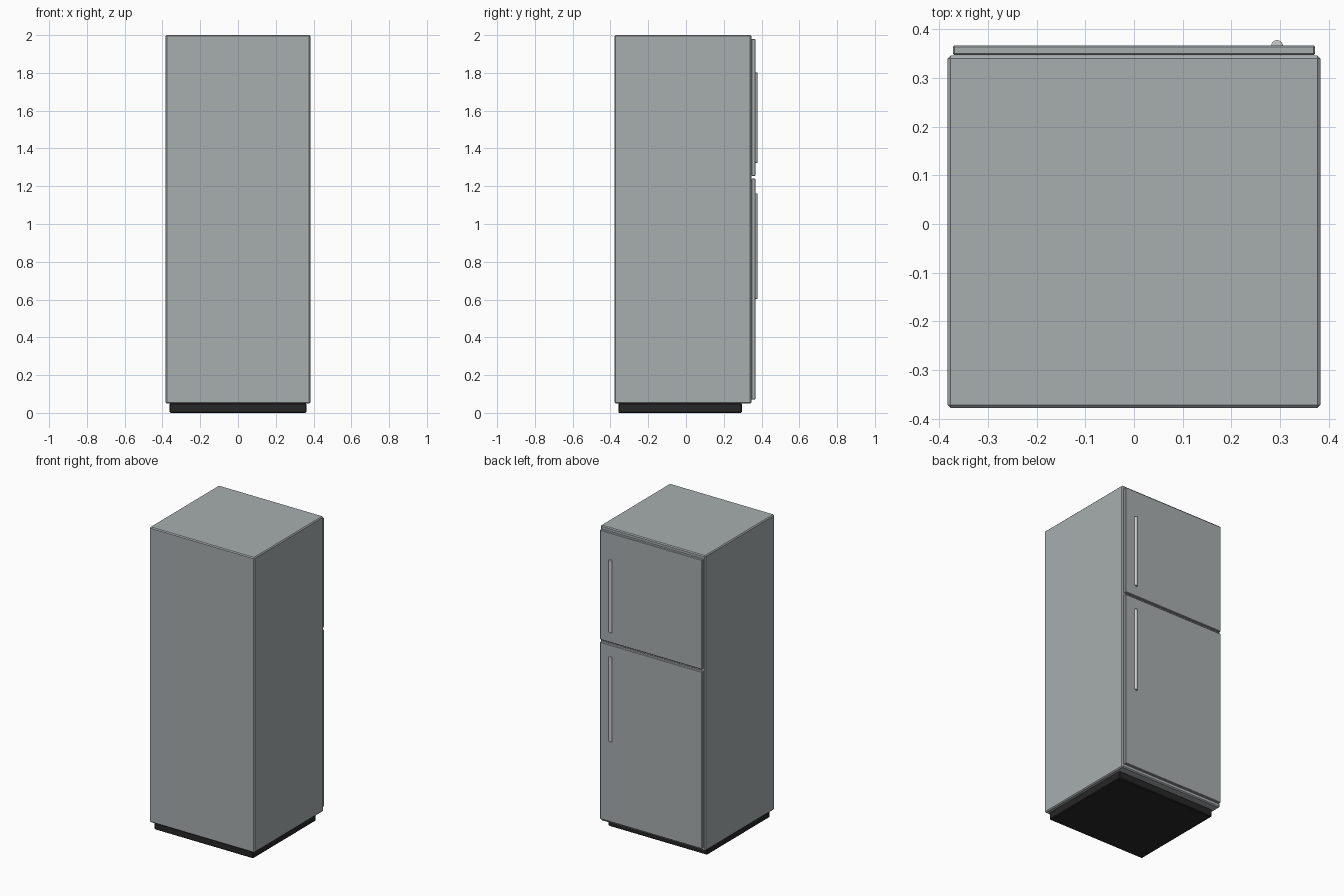
import bpy

if "Cube" in bpy.data.objects:
    bpy.data.objects.remove(bpy.data.objects["Cube"])


def material(name, rgb):
    mat = bpy.data.materials.new(name)
    mat.diffuse_color = (*rgb, 1)
    mat.use_nodes = True
    mat.node_tree.nodes["Principled BSDF"].inputs["Base Color"].default_value = mat.diffuse_color
    return mat


steel = material("brushed_steel", (0.39, 0.42, 0.43))
bright = material("bright_steel", (0.6, 0.61, 0.62))
dark = material("dark_plastic", (0.02, 0.02, 0.02))


def finish(ob, name, mat, width, segments):
    """Name, colour and bevel a part."""
    ob.name = name
    ob.data.materials.append(mat)
    mod = ob.modifiers.new("bevel", 'BEVEL')
    mod.width = width
    mod.segments = segments
    mod.limit_method = 'ANGLE'


def box(name, x, y, z, mat, width):
    """Chamfered box from (min, max) ranges."""
    spans = (x, y, z)
    bpy.ops.mesh.primitive_cube_add(size=1, location=[(a + b) / 2 for a, b in spans])
    ob = bpy.context.object
    ob.scale = [b - a for a, b in spans]
    bpy.ops.object.transform_apply(location=False, rotation=False, scale=True)
    finish(ob, name, mat, width, 1)


def handle(name, z0, z1):
    """Slim round bar half sunk into the door."""
    bpy.ops.mesh.primitive_cylinder_add(vertices=24, radius=0.012, depth=z1 - z0,
                                        location=(0.294, 0.366, (z0 + z1) / 2))
    bpy.ops.object.shade_smooth_by_angle()
    finish(bpy.context.object, name, bright, 0.003, 2)


# Cabinet
box("cabinet", (-0.383, 0.383), (-0.378, 0.346), (0.05, 2.0), steel, 0.006)

# Dark recessed plinth
box("plinth", (-0.362, 0.362), (-0.358, 0.296), (0.0, 0.052), dark, 0.005)

# Doors and handles
for label, door_z, bar_z in (("freezer", (1.255, 1.98), (1.323, 1.802)),
                             ("fridge", (0.07, 1.24), (0.603, 1.162))):
    box(label + "_door", (-0.372, 0.372), (0.347, 0.367), door_z, steel, 0.003)
    handle(label + "_handle", *bar_z)
